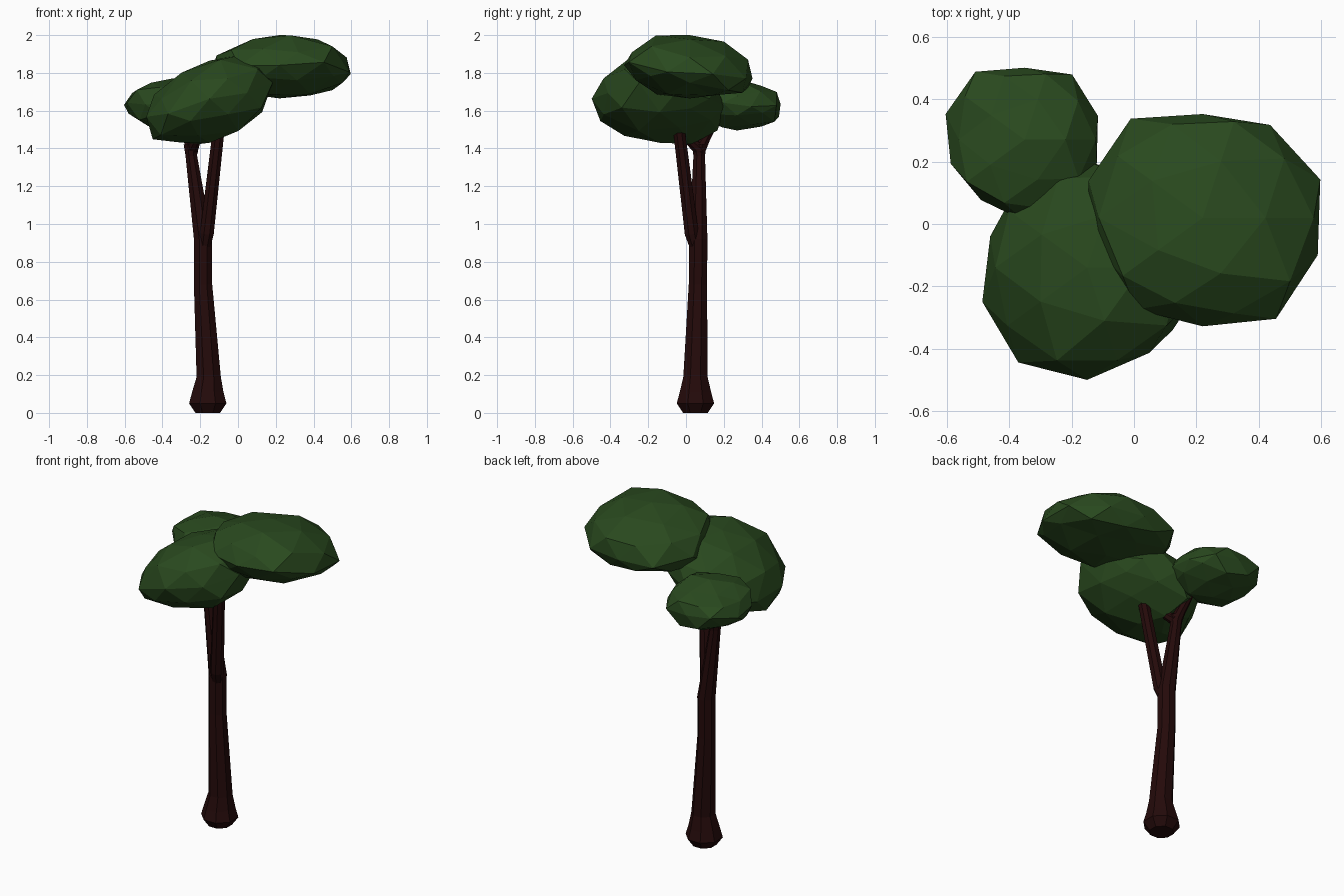
import bpy, bmesh, math, random
from mathutils import Vector

if "Cube" in bpy.data.objects:
    bpy.data.objects.remove(bpy.data.objects["Cube"])

random.seed(11)


def material(name, rgb):
    m = bpy.data.materials.new(name)
    m.diffuse_color = (*rgb, 1)
    m.use_nodes = True
    m.node_tree.nodes["Principled BSDF"].inputs["Base Color"].default_value = m.diffuse_color
    return m


BARK = material("dark bark", (0.0175, 0.003, 0.003))
LEAF = material("leaf green", (0.022, 0.066, 0.013))


def finish(bm, name, mat):
    bmesh.ops.recalc_face_normals(bm, faces=bm.faces[:])
    mesh = bpy.data.meshes.new(name)
    bm.to_mesh(mesh)
    bm.free()
    mesh.materials.append(mat)
    obj = bpy.data.objects.new(name, mesh)
    bpy.context.collection.objects.link(obj)


def limb(name, rings, sides=8):
    """Tapered tube through (x, y, z, radius) rings."""
    bm = bmesh.new()
    axis = Vector(rings[-1][:3]) - Vector(rings[0][:3])
    rot = Vector((0, 0, 1)).rotation_difference(axis)
    if rings[0][2] == 0:
        rot.identity()
    loops = []
    for x, y, z, r in rings:
        loop = []
        for i in range(sides):
            a = math.tau * (i + 0.5) / sides
            p = rot @ Vector((math.cos(a), math.sin(a), 0)) * (r * 1.07)
            loop.append(bm.verts.new(p + Vector((x, y, z))))
        loops.append(loop)
    for lo, hi in zip(loops, loops[1:]):
        for i in range(sides):
            j = (i + 1) % sides
            bm.faces.new((lo[i], lo[j], hi[j], hi[i]))
    bm.faces.new(loops[0])
    bm.faces.new(loops[-1])
    finish(bm, name, BARK)


def foliage(name, centre, radii, up, down, slope):
    """Icosphere shaped to a plan outline (radius every 30 degrees) and tilted."""
    bm = bmesh.new()
    bmesh.ops.create_icosphere(bm, subdivisions=2, radius=1)
    n = len(radii)
    for v in bm.verts:
        d = v.co.copy()
        flat = math.hypot(d.x, d.y)
        ang = (math.atan2(d.y, d.x) % math.tau) / (math.tau / n)
        i, t = int(ang) % n, ang % 1
        r = radii[i] * (1 - t) + radii[(i + 1) % n] * t
        k = r * random.uniform(0.97, 1.05)
        x, y = d.x * k, d.y * k
        z = d.z * (up if d.z > 0 else down)
        if flat > 1e-4:
            z += random.uniform(-0.02, 0.02)
        v.co = (centre[0] + x, centre[1] + y,
                centre[2] + z + slope[0] * x + slope[1] * y)
    finish(bm, name, LEAF)


# Trunk with flared foot, rising into the left fork
limb("trunk", [(-0.16, 0.05, 0, 0.066), (-0.16, 0.05, 0.05, 0.10),
               (-0.16, 0.05, 0.11, 0.084), (-0.155, 0.05, 0.19, 0.065),
               (-0.185, 0.063, 0.68, 0.049), (-0.185, 0.065, 0.92, 0.049),
               (-0.247, 0.07, 1.36, 0.031), (-0.25, 0.07, 1.42, 0.038)])

# Right fork and the two short twigs at the top of the trunk
limb("right_branch", [(-0.18, 0.055, 0.85, 0.025), (-0.165, 0.03, 0.95, 0.037),
                      (-0.10, -0.04, 1.52, 0.031)])
limb("back_twig", [(-0.245, 0.065, 1.38, 0.034), (-0.26, 0.10, 1.45, 0.027),
                   (-0.29, 0.16, 1.56, 0.020)])
limb("front_twig", [(-0.245, 0.075, 1.39, 0.032), (-0.215, 0.0, 1.46, 0.022)])

# Three leaf clumps
foliage("right_foliage", (0.22, 0.02, 1.81),
        (0.39, 0.38, 0.35, 0.34, 0.37, 0.39, 0.40, 0.34, 0.35, 0.335, 0.38, 0.39),
        0.19, 0.145, (0.0, -0.10))
foliage("front_foliage", (-0.15, -0.14, 1.64),
        (0.33, 0.31, 0.33, 0.35, 0.34, 0.34, 0.33, 0.36, 0.37, 0.365, 0.34, 0.37),
        0.225, 0.21, (0.27, -0.04))
foliage("back_foliage", (-0.35, 0.27, 1.635),
        (0.25, 0.25, 0.255, 0.235, 0.26, 0.26, 0.25, 0.25, 0.24, 0.25, 0.25, 0.24),
        0.135, 0.14, (0.0, 0.0))
